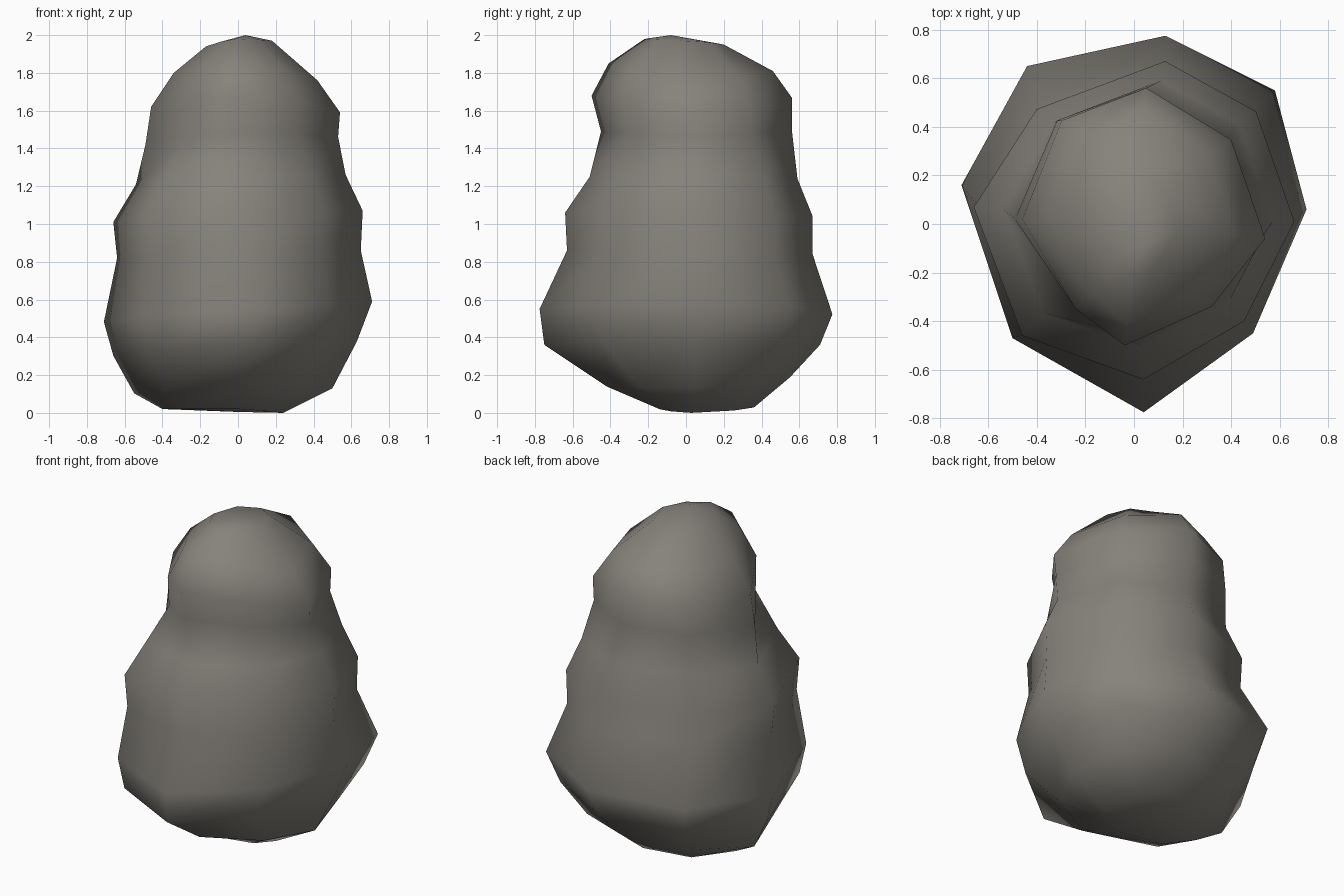
import bpy, bmesh

if "Cube" in bpy.data.objects:
    bpy.data.objects.remove(bpy.data.objects["Cube"])

# Irregular eight-sided plans, seen from above, for the base, middle and head
BASE = [(.71, .06), (.58, .55), (.13, .775), (-.44, .65), (-.71, .16), (-.50, -.47), (.04, -.775), (.49, -.45)]
MID = [(.67, .01), (.51, .47), (.13, .68), (-.40, .48), (-.66, .07), (-.46, -.46), (.04, -.64), (.46, -.40)]
HEAD = [(.54, -.06), (.40, .35), (.05, .565), (-.31, .43), (-.48, .02), (-.25, -.35), (-.04, -.50), (.32, -.34)]

# Each ring: plan, reach left/right/front/back, height at left/right/front/back
RINGS = [
    (BASE, -.40, .24, -.14, .36, .02, .00, .02, .03),
    (BASE, -.55, .50, -.42, .55, .10, .13, .14, .19),
    (BASE, -.66, .63, -.75, .71, .30, .38, .36, .36),
    (BASE, -.71, .71, -.775, .775, .48, .59, .55, .52),
    (MID, -.64, .65, -.63, .67, .82, .86, .86, .84),
    (MID, -.66, .66, -.64, .67, 1.01, 1.07, 1.06, 1.04),
    (MID, -.54, .57, -.51, .59, 1.21, 1.26, 1.25, 1.24),
    (HEAD, -.49, .53, -.45, .56, 1.42, 1.46, 1.49, 1.50),
    (HEAD, -.46, .54, -.50, .56, 1.62, 1.59, 1.68, 1.67),
    (HEAD, -.34, .42, -.41, .46, 1.80, 1.76, 1.85, 1.81),
    (HEAD, -.17, .18, -.22, .20, 1.94, 1.97, 1.98, 1.95),
]


def ring_points(plan, left, right, front, back, zl, zr, zf, zb):
    """Fit a plan to the given reaches and tilt it to the given heights."""
    xs, ys = [p[0] for p in plan], [p[1] for p in plan]
    for x, y in plan:
        u = x / max(xs) if x > 0 else -x / min(xs)
        v = y / max(ys) if y > 0 else -y / min(ys)
        zx, zy = (zr if u > 0 else zl), (zb if v > 0 else zf)
        z = (zx * u * u + zy * v * v) / (u * u + v * v)
        yield (u * (right if u > 0 else -left), v * (back if v > 0 else -front), z)


# Rock: loft the rings, close the bottom and the crown
bm = bmesh.new()
rings = [[bm.verts.new(p) for p in ring_points(*r)] for r in RINGS]
n = len(BASE)
for a, b in zip(rings, rings[1:]):
    for i in range(n):
        j = (i + 1) % n
        bm.faces.new((a[i], a[j], b[j], b[i]))
top = bm.verts.new((.04, -.08, 2.0))
bottom = bm.verts.new((0, .08, .005))
for i in range(n):
    j = (i + 1) % n
    bm.faces.new((rings[-1][i], rings[-1][j], top))
    bm.faces.new((rings[0][j], rings[0][i], bottom))
bmesh.ops.recalc_face_normals(bm, faces=bm.faces)
for f in bm.faces:
    f.smooth = True

mesh = bpy.data.meshes.new("rock")
bm.to_mesh(mesh)
bm.free()
stone = bpy.data.materials.new("warm grey stone")
stone.diffuse_color = (.24, .225, .20, 1)
stone.use_nodes = True
stone.node_tree.nodes["Principled BSDF"].inputs["Base Color"].default_value = stone.diffuse_color
mesh.materials.append(stone)
rock = bpy.data.objects.new("rock", mesh)
bpy.context.collection.objects.link(rock)
